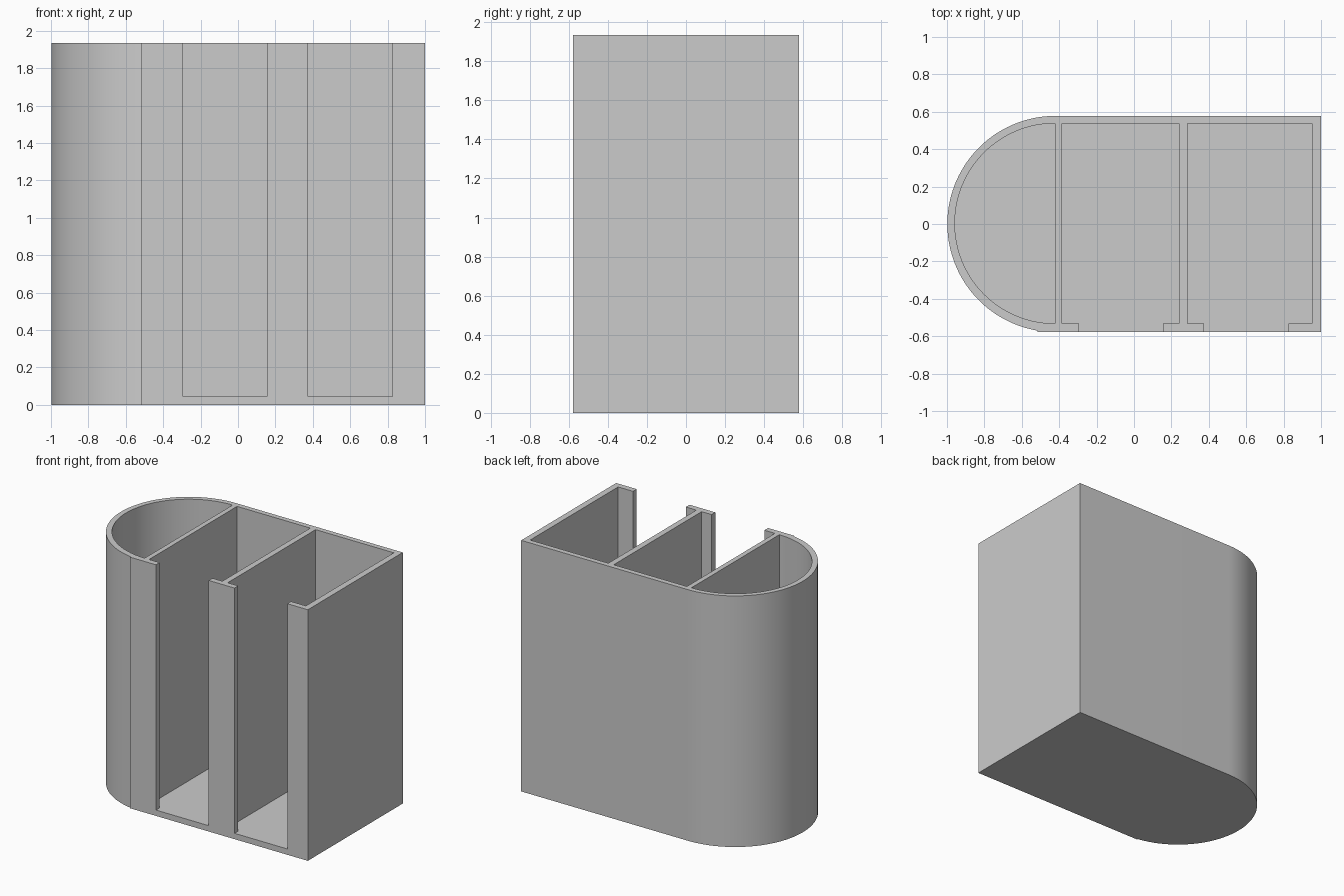
import bpy, bmesh
from math import sin, cos, pi, asin

if "Cube" in bpy.data.objects:
    bpy.data.objects.remove(bpy.data.objects["Cube"])

HEIGHT, FLOOR = 1.935, 0.045
FRONT, BACK = -0.578, 0.578
CX = -0.42  # centre of the rounded end


def arc(cx, cy, r, a0, a1, n=64):
    return [(cx + r * cos(a0 + (a1 - a0) * i / n),
             cy + r * sin(a0 + (a1 - a0) * i / n)) for i in range(n + 1)]


def extrude(name, profiles, z0, z1):
    """Make one object from counter-clockwise outlines extruded upward."""
    bm = bmesh.new()
    for pts in profiles:
        face = bm.faces.new([bm.verts.new((x, y, z0)) for x, y in pts])
        top = bmesh.ops.extrude_face_region(bm, geom=[face])["geom"]
        verts = [v for v in top if isinstance(v, bmesh.types.BMVert)]
        bmesh.ops.translate(bm, verts=verts, vec=(0, 0, z1 - z0))
    bmesh.ops.recalc_face_normals(bm, faces=bm.faces)
    mesh = bpy.data.meshes.new(name)
    bm.to_mesh(mesh)
    bm.free()
    obj = bpy.data.objects.new(name, mesh)
    bpy.context.collection.objects.link(obj)
    return obj


def slotted_pocket(x0, x1, s0, s1):
    """Rectangular compartment with a narrower opening through the front."""
    lip, back = -0.533, 0.538
    return [(s0, FRONT - 0.1), (s1, FRONT - 0.1), (s1, lip), (x1, lip),
            (x1, back), (x0, back), (x0, lip), (s0, lip)]


# Solid holder: straight block with one rounded end and a flat front panel
end_angle = 1.5 * pi - asin(0.095 / 0.578)
outline = [(-0.515, FRONT), (1, FRONT), (1, BACK)]
outline += arc(CX, 0, 0.578, pi / 2, end_angle)
outline = [(max(x, -1), y) for x, y in outline]
holder = extrude("holder_body", [outline], 0, HEIGHT)

# Compartments: half-round pocket and two front-slotted pockets
cutter = extrude("compartment_cutter", [
    arc(CX - 0.003, 0.003, 0.535, pi / 2, 1.5 * pi),
    slotted_pocket(-0.385, 0.24, -0.295, 0.155),
    slotted_pocket(0.285, 0.952, 0.375, 0.825),
], FLOOR, HEIGHT + 0.1)
cutter.hide_render = True

cut = holder.modifiers.new("compartments", "BOOLEAN")
cut.operation, cut.solver, cut.object = "DIFFERENCE", "EXACT", cutter
bpy.context.view_layer.objects.active = holder
holder.select_set(True)
bpy.ops.object.modifier_apply(modifier=cut.name)
bpy.data.objects.remove(cutter)

# Smooth the curved walls, keep corners sharp
bpy.ops.object.shade_smooth_by_angle(angle=pi / 6)
